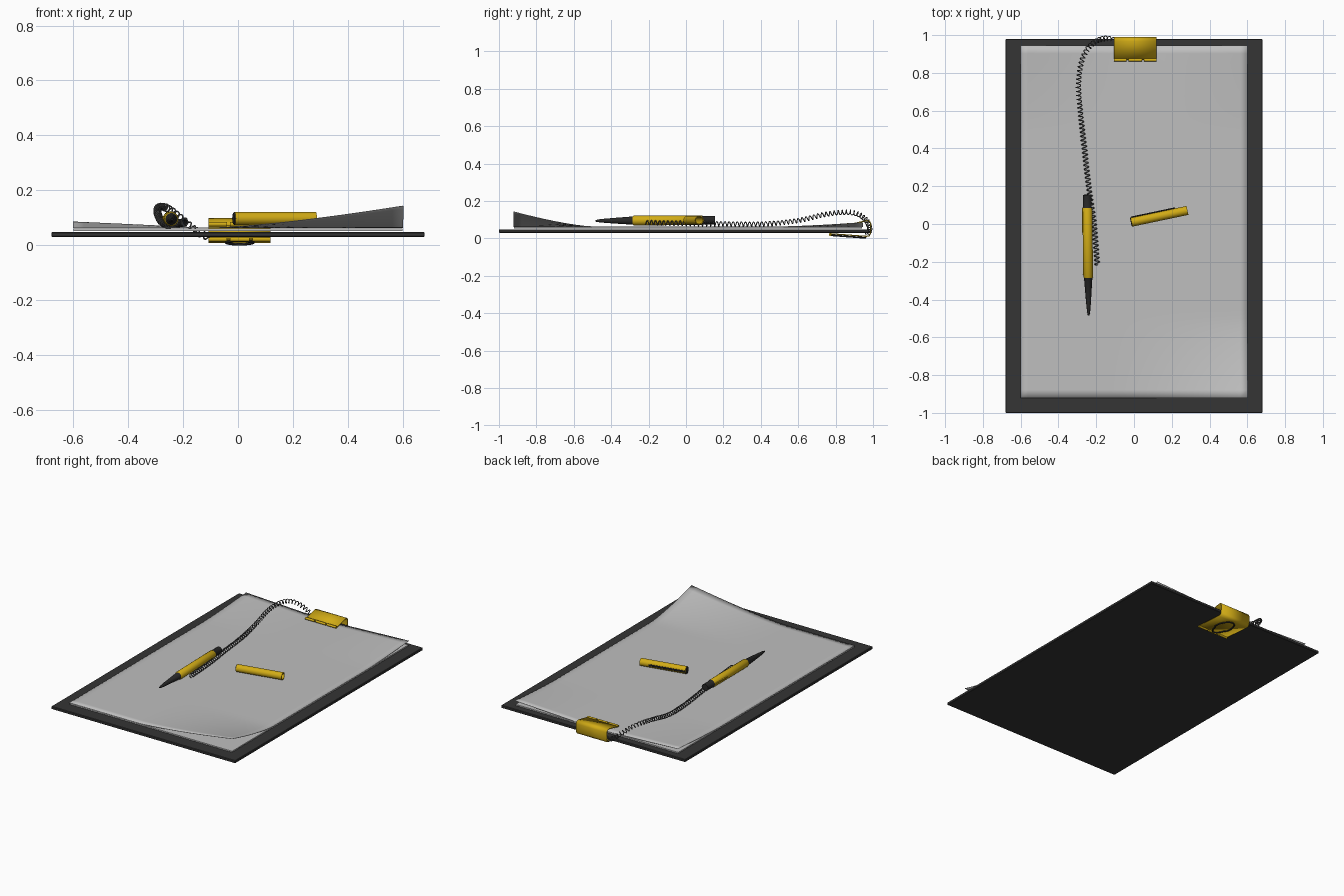
import bpy, bmesh, math
from mathutils import Vector, Quaternion

old = bpy.data.objects.get("Cube")
if old:
    bpy.data.objects.remove(old)


def material(name, color):
    m = bpy.data.materials.new(name)
    m.use_nodes = True
    m.diffuse_color = (*color, 1)
    bsdf = next(n for n in m.node_tree.nodes if n.type == 'BSDF_PRINCIPLED')
    bsdf.inputs["Base Color"].default_value = (*color, 1)
    return m


YELLOW = material("yellow", (0.64, 0.41, 0.008))
BLACK = material("black", (0.02, 0.02, 0.02))
BOARD = material("charcoal", (0.035, 0.035, 0.035))
PAPER = material("paper", (0.52, 0.52, 0.52))
STEEL = material("coil_grey", (0.1, 0.1, 0.1))


def finish(name, bm, mats, smooth=True):
    bmesh.ops.recalc_face_normals(bm, faces=bm.faces[:])
    mesh = bpy.data.meshes.new(name)
    bm.to_mesh(mesh)
    bm.free()
    for m in mats:
        mesh.materials.append(m)
    ob = bpy.data.objects.new(name, mesh)
    bpy.context.collection.objects.link(ob)
    bpy.ops.object.select_all(action='DESELECT')
    ob.select_set(True)
    bpy.context.view_layer.objects.active = ob
    if smooth:
        bpy.ops.object.shade_smooth_by_angle(angle=math.radians(40))
    return ob


def box(name, center, size, mat, bevel=0.0):
    bm = bmesh.new()
    bmesh.ops.create_cube(bm, size=1)
    for v in bm.verts:
        v.co = Vector(center) + v.co * Vector(size)
    ob = finish(name, bm, [mat], False)
    if bevel:
        mod = ob.modifiers.new("bevel", 'BEVEL')
        mod.width = bevel
        mod.segments = 1
    return ob


def lathe(name, start, end, profile, mats, picks, sides=16):
    """Turned shape from (distance, radius) pairs, one material pick per band."""
    bm = bmesh.new()
    start, end = Vector(start), Vector(end)
    rot = (end - start).to_track_quat('Z', 'Y')
    rings = []
    for t, r in profile:
        ring = []
        for i in range(sides):
            a = math.tau * i / sides
            ring.append(bm.verts.new(start + rot @ Vector((r * math.cos(a), r * math.sin(a), t))))
        rings.append(ring)
    bm.faces.new(rings[0]).material_index = picks[0]
    bm.faces.new(rings[-1]).material_index = picks[-1]
    for a, b, pick in zip(rings, rings[1:], picks):
        for i in range(sides):
            j = (i + 1) % sides
            bm.faces.new((a[i], a[j], b[j], b[i])).material_index = pick
    return finish(name, bm, mats)


def wire(name, points, radius, mat, cyclic=False, resolution=1):
    cu = bpy.data.curves.new(name, 'CURVE')
    cu.dimensions = '3D'
    cu.bevel_depth = radius
    cu.bevel_resolution = resolution
    cu.use_fill_caps = True
    sp = cu.splines.new('POLY')
    sp.points.add(len(points) - 1)
    for p, co in zip(sp.points, points):
        p.co = (*co, 1)
    sp.use_cyclic_u = cyclic
    sp.use_smooth = True
    cu.materials.append(mat)
    ob = bpy.data.objects.new(name, cu)
    bpy.context.collection.objects.link(ob)
    return ob


def spline(pts, steps):
    """Smooth path through the points."""
    pts = [Vector(p) for p in pts]
    pts = [2 * pts[0] - pts[1]] + pts + [2 * pts[-1] - pts[-2]]
    out = []
    for a, b, c, d in zip(pts, pts[1:], pts[2:], pts[3:]):
        for i in range(steps):
            t = i / steps
            out.append(0.5 * (2 * b + (c - a) * t + (2 * a - 5 * b + 4 * c - d) * t ** 2
                              + (3 * b - a - 3 * c + d) * t ** 3))
    return out + [pts[-2]]


# Backing board
box("board", (0, -0.01, 0.039), (1.36, 1.98, 0.018), BOARD, 0.003)


# Paper: a flat lower stack and a top sheet with lifted corners
def ramp(v, a, b):
    return min(1, max(0, (v - a) / (b - a)))


def lift(x, y):
    front = 0.08 * ramp(x, -0.1, 0.6) ** 1.4 * ramp(-y, 0.5, 0.92) ** 1.4
    back = 0.022 * ramp(abs(x), 0.12, 0.6) * ramp(y, 0.5, 0.94) ** 1.4
    return front + back


box("paper_stack", (0, 0.01, 0.056), (1.2, 1.86, 0.008), PAPER)
bm = bmesh.new()
bmesh.ops.create_grid(bm, x_segments=30, y_segments=44, size=1)
for v in bm.verts:
    x, y = v.co.x * 0.602, 0.012 + v.co.y * 0.933
    v.co = (x, y, 0.064 + lift(x, y))
sheet = finish("top_sheet", bm, [PAPER])
mod = sheet.modifiers.new("thickness", 'SOLIDIFY')
mod.thickness = 0.002

# Spring clip: bent plate, rolled lips and wire handle
LEFT, RIGHT, MID = -0.107, 0.119, 0.006
plate = [(0.772, 0.025), (0.965, 0.011), (0.98, 0.014), (0.986, 0.026),
         (0.988, 0.078), (0.982, 0.091), (0.968, 0.095), (0.87, 0.074)]
bm = bmesh.new()
rows = [[bm.verts.new((x, y, z)) for x in (LEFT, RIGHT)] for y, z in plate]
for a, b in zip(rows, rows[1:]):
    bm.faces.new((a[0], a[1], b[1], b[0]))
clip = finish("clip_body", bm, [YELLOW])
mod = clip.modifiers.new("thickness", 'SOLIDIFY')
mod.thickness = 0.006
mod.offset = 0

for label, y, z in (("upper", 0.868, 0.076), ("lower", 0.772, 0.021)):
    for n, (a, b) in enumerate(((LEFT, -0.04), (-0.03, 0.042), (0.052, RIGHT))):
        lathe(f"{label}_lip_{n}", (a, y, z), (b, y, z),
              [(0, 0.008), (b - a, 0.008)], [YELLOW], [0], 10)

loop = []
for i in range(32):
    a = math.tau * i / 32
    y = 0.87 - 0.09 * math.cos(a)
    width = 0.05 if y > 0.85 else 0.04
    loop.append((MID + width * math.sin(a), y, 0.017 - 0.075 * (y - 0.772)))
wire("clip_handle", loop, 0.0045, BLACK, True, 2)

# Pen: dark nose and end plug around a yellow barrel
pen_tip, pen_end = (-0.24, -0.485, 0.094), (-0.248, 0.155, 0.098)
lathe("pen", pen_tip, pen_end,
      [(0, 0.004), (0.02, 0.008), (0.06, 0.012), (0.2, 0.022), (0.205, 0.026),
       (0.57, 0.026), (0.575, 0.023), (0.64, 0.023)],
      [YELLOW, BLACK], [1, 1, 1, 0, 0, 1, 1])
box("pen_rib", (-0.273, 0.02, 0.1), (0.006, 0.13, 0.012), YELLOW, 0.002)

# Loose pen cap, hollow at one end, with its dark pocket clip
cap_a, cap_b = Vector((-0.017, 0.009, 0.097)), Vector((0.283, 0.072, 0.097))
length = (cap_b - cap_a).length
lathe("pen_cap", cap_a, cap_b,
      [(0, 0.02), (0.004, 0.024), (length, 0.024), (length, 0.019), (0.06, 0.019)],
      [YELLOW, BLACK], [1, 0, 0, 0])
along = (cap_b - cap_a).normalized()
side = Vector((-along.y, along.x, 0))
pocket = box("cap_clip", (0, 0, 0), (0.24, 0.007, 0.012), BLACK, 0.002)
pocket.location = cap_a + along * 0.125 + side * 0.026
pocket.rotation_euler.z = math.atan2(along.y, along.x)

# Coiled cord from the clip to the pen
path = spline([(-0.1, 0.972, 0.026), (-0.15, 0.983, 0.05), (-0.205, 0.965, 0.095),
               (-0.25, 0.92, 0.13), (-0.28, 0.85, 0.14), (-0.294, 0.74, 0.128),
               (-0.285, 0.6, 0.095), (-0.265, 0.42, 0.077), (-0.24, 0.2, 0.077),
               (-0.212, 0, 0.08), (-0.194, -0.22, 0.083)], 120)
PITCH, COIL = 0.022, 0.0125
coil = []
phase, last = 0.0, -1.0
tangent = (path[1] - path[0]).normalized()
normal = tangent.orthogonal().normalized()
for p, q in zip(path, path[1:]):
    new = (q - p).normalized()
    normal = tangent.rotation_difference(new) @ normal
    tangent = new
    phase += math.tau * (q - p).length / PITCH
    if phase - last > math.tau / 14:
        coil.append(p + Quaternion(tangent, phase) @ normal * COIL)
        last = phase
wire("coil_cord", coil, 0.0028, STEEL)
